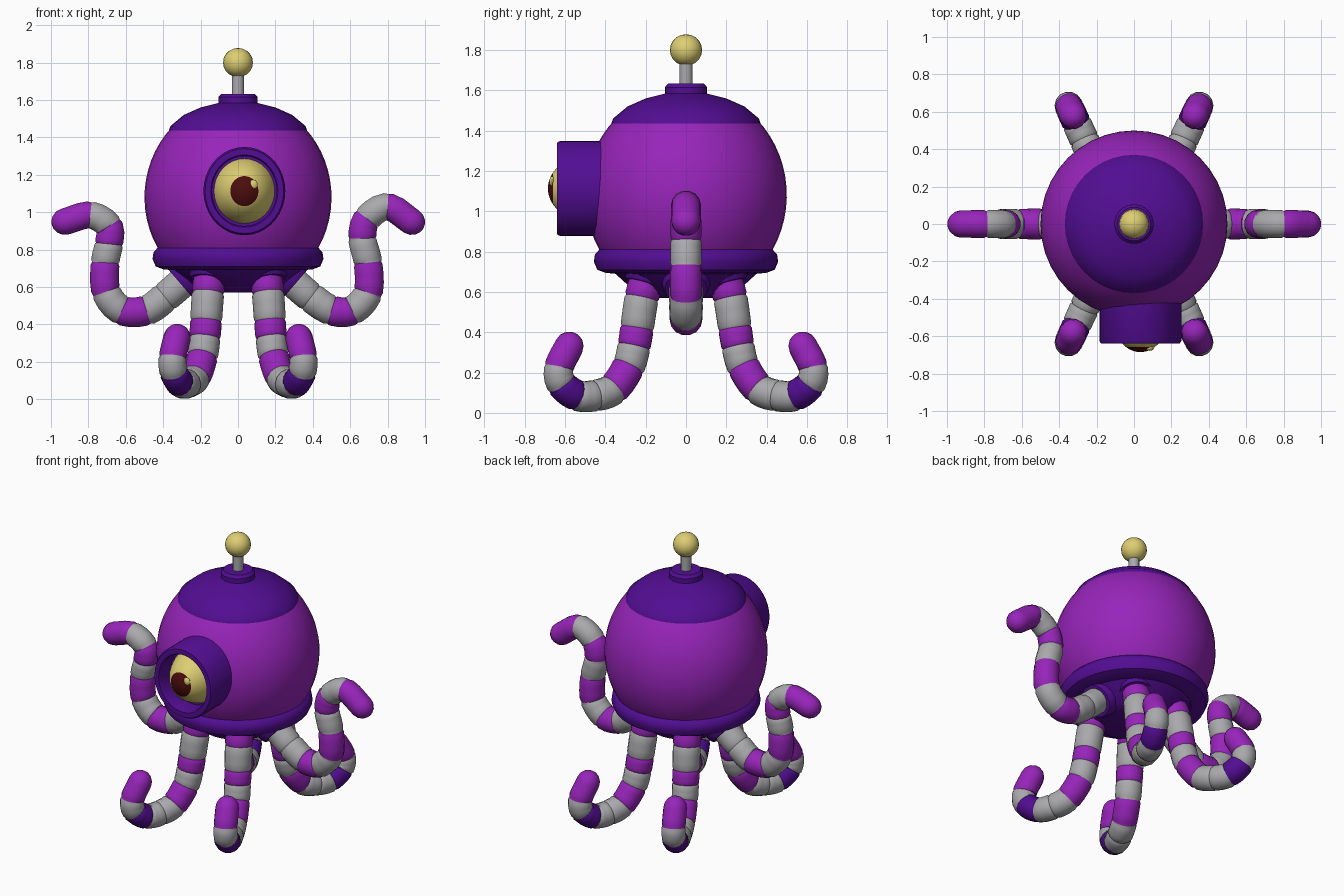
import bpy
import bmesh
from math import sin, cos, pi, radians, sqrt
from mathutils import Vector, Matrix

if "Cube" in bpy.data.objects:
    bpy.data.objects.remove(bpy.data.objects["Cube"], do_unlink=True)


def material(name, rgb):
    m = bpy.data.materials.new(name)
    m.use_nodes = True
    col = (*rgb, 1.0)
    m.diffuse_color = col
    m.node_tree.nodes["Principled BSDF"].inputs["Base Color"].default_value = col
    return m


PURPLE = material("bright_purple", (0.31, 0.018, 0.49))
DARK = material("deep_purple", (0.085, 0.004, 0.29))
GREY = material("light_grey", (0.40, 0.40, 0.42))
GOLD = material("pale_gold", (0.73, 0.62, 0.17))
RED = material("dark_red", (0.07, 0.004, 0.004))


def finish(name, bm, mats, angle=35):
    bmesh.ops.remove_doubles(bm, verts=bm.verts, dist=0.0005)
    bmesh.ops.recalc_face_normals(bm, faces=bm.faces)
    me = bpy.data.meshes.new(name)
    bm.to_mesh(me)
    bm.free()
    for m in mats:
        me.materials.append(m)
    me.shade_smooth()
    me.set_sharp_from_angle(angle=radians(angle))
    ob = bpy.data.objects.new(name, me)
    bpy.context.collection.objects.link(ob)
    return ob


def skin(bm, rings, mats=None):
    """Bridge consecutive rings of points with quads."""
    vs = [[bm.verts.new(p) for p in ring] for ring in rings]
    n = len(vs[0])
    for i in range(len(vs) - 1):
        for k in range(n):
            j = (k + 1) % n
            f = bm.faces.new((vs[i][k], vs[i][j], vs[i + 1][j], vs[i + 1][k]))
            f.material_index = mats[i] if mats else 0
    return vs


def lathe(name, profile, mat, sides=32, matrix=None):
    """Spin (radius, height) points around z."""
    bm = bmesh.new()
    skin(bm, [[(r * cos(2 * pi * k / sides), r * sin(2 * pi * k / sides), z)
               for k in range(sides)] for r, z in profile])
    if matrix:
        bm.transform(matrix)
    return finish(name, bm, [mat])


def arc(rx, rz, z0, a0, a1, steps):
    return [(rx * cos(radians(a0 + (a1 - a0) * i / steps)),
             z0 + rz * sin(radians(a0 + (a1 - a0) * i / steps))) for i in range(steps + 1)]


# Body, collar with underside, and cap
lathe("body", arc(0.5, 0.53, 1.08, -36, 45, 14), PURPLE, 40)
lathe("collar", [(0.40, 0.82), (0.43, 0.81), (0.452, 0.785), (0.457, 0.75), (0.44, 0.71),
                 (0.40, 0.695), (0.35, 0.69), (0.24, 0.59), (0.18, 0.57), (0, 0.57)], DARK, 40)
lathe("cap", [(0, 1.43), (0.35, 1.43), (0.37, 1.435), (0.362, 1.46), (0.29, 1.52),
              (0.2, 1.56), (0.1, 1.585)], DARK, 40)
lathe("antenna_base", [(0.105, 1.56), (0.105, 1.615), (0.09, 1.633), (0, 1.633)], DARK, 24)
lathe("antenna_stem", [(0.033, 1.62), (0.033, 1.75)], GREY, 12)
lathe("antenna_ball", arc(0.08, 0.078, 1.8, -90, 90, 10), GOLD, 20)

# Eye housing, a recessed tube pointing forward
EYE_X, EYE_Z = 0.034, 1.113
forward = Matrix.Translation((EYE_X, 0, EYE_Z)) @ Matrix.Rotation(pi / 2, 4, 'X')
lathe("eye_housing", [(0, 0.3), (1, 0.3), (1, 0.625), (0.96, 0.64), (0.82, 0.64),
                      (0.79, 0.625), (0.79, 0.52), (0, 0.52)], DARK, 36,
      forward @ Matrix.Diagonal((0.219, 0.236, 1, 1)))

# Eyeball with the pupil taken from its front faces
bm = bmesh.new()
bmesh.ops.create_uvsphere(bm, u_segments=32, v_segments=36, radius=1)
bm.transform(forward @ Matrix.Translation((0, 0, 0.405)) @ Matrix.Diagonal((0.178, 0.19, 0.28, 1)))
for f in bm.faces:
    c = f.calc_center_median()
    if c.y < -0.4 and sqrt((c.x - EYE_X) ** 2 + (c.z - EYE_Z) ** 2) < 0.076:
        f.material_index = 1
finish("eyeball", bm, [GOLD, RED])

# Glint on the pupil
bm = bmesh.new()
bmesh.ops.create_uvsphere(bm, u_segments=12, v_segments=8, radius=1)
bm.transform(Matrix.Translation((0.082, -0.664, 1.148)) @ Matrix.Diagonal((0.024, 0.014, 0.026, 1)))
finish("eye_glint", bm, [GOLD])


def spline(p, i, t):
    """Point on a Catmull-Rom curve through p, inside span i."""
    a = p[i - 1] if i else 2 * p[0] - p[1]
    d = p[i + 2] if i + 2 < len(p) else 2 * p[-1] - p[-2]
    b, c = p[i], p[i + 1]
    return 0.5 * (2 * b + (c - a) * t + (2 * a - 5 * b + 4 * c - d) * t * t
                  + (3 * b - a - 3 * c + d) * t ** 3)


def tentacle(name, knots, colours, r0, r1, sides=14):
    """Banded tube along a flat path, with a groove at each band edge and a round tip."""
    spans = len(knots) - 1
    side = (knots[-1] - knots[0]).cross(Vector((0, 0, 1))).normalized()
    rings, mats = [], []

    def ring(c, tangent, r):
        up = tangent.cross(side).normalized()
        rings.append([c + r * (cos(2 * pi * k / sides) * side + sin(2 * pi * k / sides) * up)
                      for k in range(sides)])

    for i in range(spans):
        for t in (0, 0.1, 0.37, 0.63, 0.9):
            c = spline(knots, i, t)
            tangent = spline(knots, i, t + 0.01) - spline(knots, i, t - 0.01)
            r = r0 + (r1 - r0) * (i + t) / spans
            ring(c, tangent, r * (0.93 if t == 0 else 1))
            mats.append("PGD".index(colours[i]))
    end = knots[-1]
    tangent = (end - spline(knots, spans - 1, 0.95)).normalized()
    for a in (0, 25, 50, 72, 90):
        ring(end + tangent * r1 * sin(radians(a)), tangent, r1 * cos(radians(a)))
        mats.append(0)
    bm = bmesh.new()
    skin(bm, rings, mats)
    finish(name, bm, [PURPLE, GREY, DARK], 40)

    # Flared cuff where the tentacle leaves the body
    out = (knots[1] - knots[0]).normalized()
    rings.clear()
    for s, r in ((-0.08, 0.125), (0.01, 0.118), (0.035, 0.105), (0.035, 0.07)):
        ring(knots[0] + out * s, out, r)
    bm = bmesh.new()
    skin(bm, rings)
    finish(name + "_cuff", bm, [DARK])


# Four walking tentacles, mirrored across both axes
LEG = [(0.19, 0.67), (0.22, 0.57), (0.243, 0.42), (0.258, 0.33), (0.285, 0.23), (0.36, 0.12),
       (0.45, 0.086), (0.54, 0.086), (0.618, 0.145), (0.63, 0.225), (0.58, 0.33)]
for sx, lr in ((1, "left"), (-1, "right")):
    for sy, fb in ((-1, "front"), (1, "back")):
        tentacle(f"{fb}_{lr}_tentacle",
                 [Vector((sx * (0.16 + 0.46 * (d - 0.22)), sy * d, z)) for d, z in LEG],
                 "PGPGPGGDGP", 0.088, 0.073)

# Two raised side tentacles, each with its own curl
ARM_START = [(0.28, 0.64), (0.39, 0.545)]
ARMS = {
    "left": (1, [(0.50, 0.475), (0.61, 0.475), (0.695, 0.57), (0.695, 0.73), (0.665, 0.86),
                 (0.69, 0.965), (0.80, 1.03), (0.928, 0.95)]),
    "right": (-1, [(0.49, 0.475), (0.62, 0.475), (0.705, 0.575), (0.71, 0.73), (0.69, 0.83),
                   (0.69, 0.925), (0.79, 0.985), (0.925, 0.95)]),
}
for lr, (sx, rest) in ARMS.items():
    tentacle(f"side_{lr}_tentacle", [Vector((sx * x, 0, z)) for x, z in ARM_START + rest],
             "GGPGPGPGP", 0.085, 0.073)
